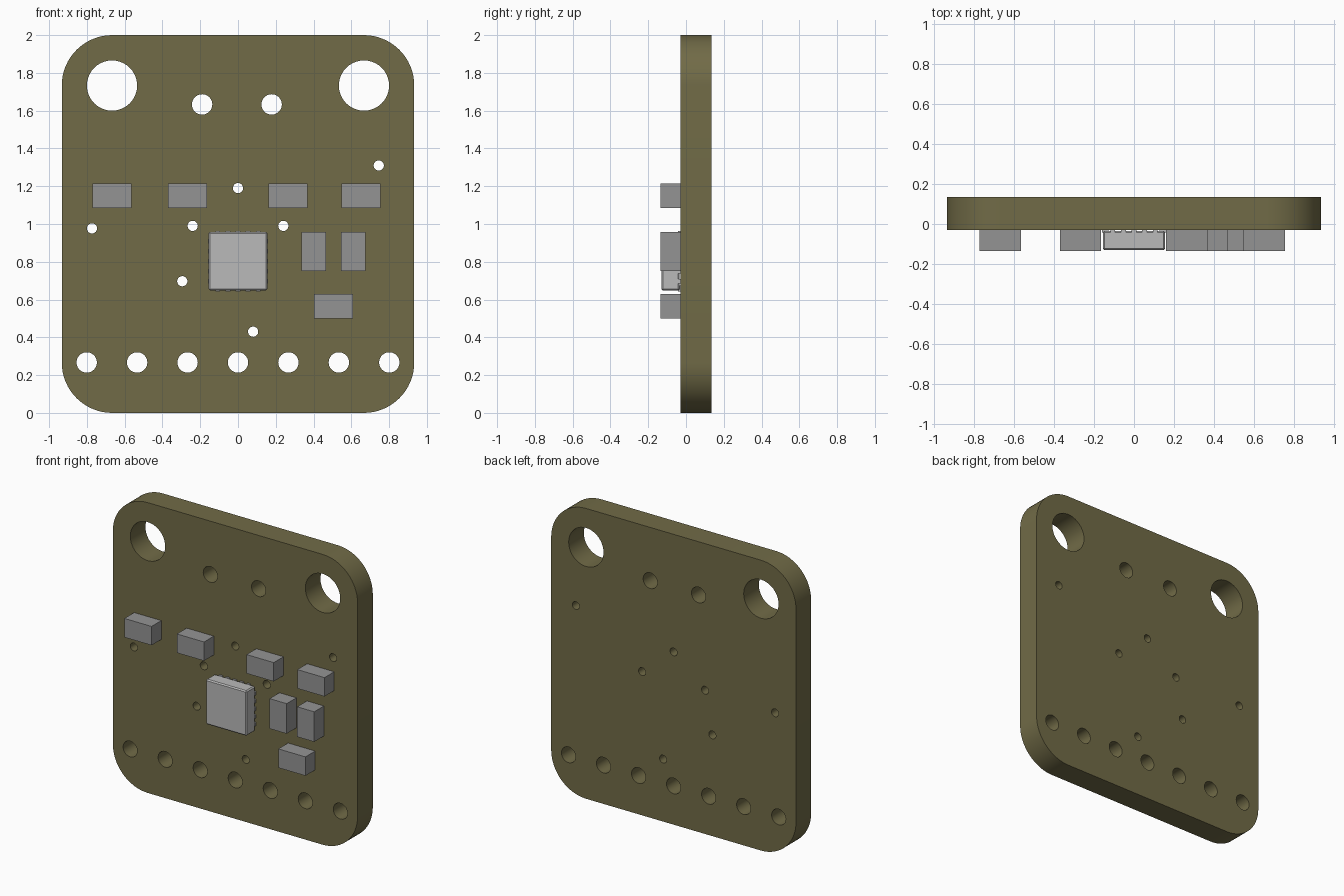
import bpy
from math import sin, cos, pi, radians

if "Cube" in bpy.data.objects:
    bpy.data.objects.remove(bpy.data.objects["Cube"], do_unlink=True)

FRONT, BACK = -0.03, 0.135   # board faces along y


def material(name, rgb):
    m = bpy.data.materials.new(name)
    m.use_nodes = True
    color = (*rgb, 1)
    m.diffuse_color = color
    m.node_tree.nodes["Principled BSDF"].inputs["Base Color"].default_value = color
    return m


olive = material("olive board", (0.165, 0.147, 0.063))
grey = material("component grey", (0.296, 0.296, 0.296))
light = material("chip light grey", (0.49, 0.49, 0.49))


def arc(cx, cy, r, start, sweep, steps):
    return [(cx + r * cos(start + sweep * i / steps),
             cy + r * sin(start + sweep * i / steps)) for i in range(steps)]


def box(name, x, z, width, height, y0, y1, mat, bevel=0):
    bpy.ops.mesh.primitive_cube_add(size=1, location=(x, (y0 + y1) / 2, z))
    ob = bpy.context.object
    ob.name = name
    ob.scale = (width, y1 - y0, height)
    bpy.ops.object.transform_apply(location=False, rotation=False, scale=True)
    ob.data.materials.append(mat)
    if bevel:
        mod = ob.modifiers.new("Bevel", "BEVEL")
        mod.width = bevel
        mod.segments = 1
    return ob


# Board: rounded outline with every hole as an inner loop, extruded
W, H, R = 0.933, 2.0, 0.267
corners = [(W - R, H - R), (R - W, H - R), (R - W, R), (W - R, R)]
outline = []
for i, (cx, cy) in enumerate(corners):
    outline += arc(cx, cy, R, i * pi / 2, pi / 2, 16)
    outline.append((cx + R * cos((i + 1) * pi / 2), cy + R * sin((i + 1) * pi / 2)))

mounts = [(s * 0.667, 1.733) for s in (-1, 1)]
pin_holes = [(i * 0.267, 0.267) for i in range(-3, 4)] + [(-0.19, 1.633), (0.178, 1.633)]
vias = [(0.745, 1.31), (0, 1.19), (-0.773, 0.977), (-0.24, 0.99),
        (0.24, 0.99), (-0.295, 0.697), (0.08, 0.43)]
loops = [outline]
for centres, radius in ((mounts, 0.133), (pin_holes, 0.054), (vias, 0.027)):
    loops += [arc(x, z, radius, 0, 2 * pi, 40) for x, z in centres]

curve = bpy.data.curves.new("board", "CURVE")
curve.dimensions = "2D"
curve.fill_mode = "BOTH"
curve.extrude = (BACK - FRONT) / 2
for loop in loops:
    spline = curve.splines.new("POLY")
    spline.points.add(len(loop) - 1)
    for point, (x, y) in zip(spline.points, loop):
        point.co = (x, y, 0, 1)
    spline.use_cyclic_u = True
curve.materials.append(olive)
board = bpy.data.objects.new("circuit_board", curve)
bpy.context.collection.objects.link(board)
board.rotation_euler.x = radians(90)
board.location.y = (FRONT + BACK) / 2
bpy.ops.object.select_all(action="DESELECT")
board.select_set(True)
bpy.context.view_layer.objects.active = board
bpy.ops.object.convert(target="MESH")
board = bpy.context.object
bpy.ops.object.mode_set(mode="EDIT")
bpy.ops.mesh.select_all(action="SELECT")
bpy.ops.mesh.remove_doubles(threshold=0.0001)
bpy.ops.mesh.normals_make_consistent(inside=False)
bpy.ops.object.mode_set(mode="OBJECT")
bpy.ops.object.shade_smooth_by_angle(angle=radians(30))

# Small block components
LONG, SHORT = 0.207, 0.13
flat = [(-0.667, 1.15), (-0.267, 1.15), (0.264, 1.15), (0.651, 1.15), (0.506, 0.565)]
upright = [(0.401, 0.855), (0.611, 0.855)]
for i, (x, z) in enumerate(flat):
    box(f"flat_component_{i + 1}", x, z, LONG, SHORT, -0.136, FRONT, grey)
for i, (x, z) in enumerate(upright):
    box(f"upright_component_{i + 1}", x, z, SHORT, LONG, -0.136, FRONT, grey)

# Main chip with a chamfered body and small contact pads on its four sides
CZ, SIZE = 0.803, 0.311
box("main_chip", 0, CZ, SIZE, SIZE, -0.13, FRONT - 0.004, light, 0.008)
for i in range(-2, 3):
    d = i * 0.053
    for side in (-1, 1):
        edge = side * (SIZE / 2 - 0.012)
        box("side_pad", edge, CZ + d, 0.032, 0.024, FRONT - 0.012, FRONT, light)
        box("end_pad", d, CZ + edge, 0.024, 0.032, FRONT - 0.012, FRONT, light)
